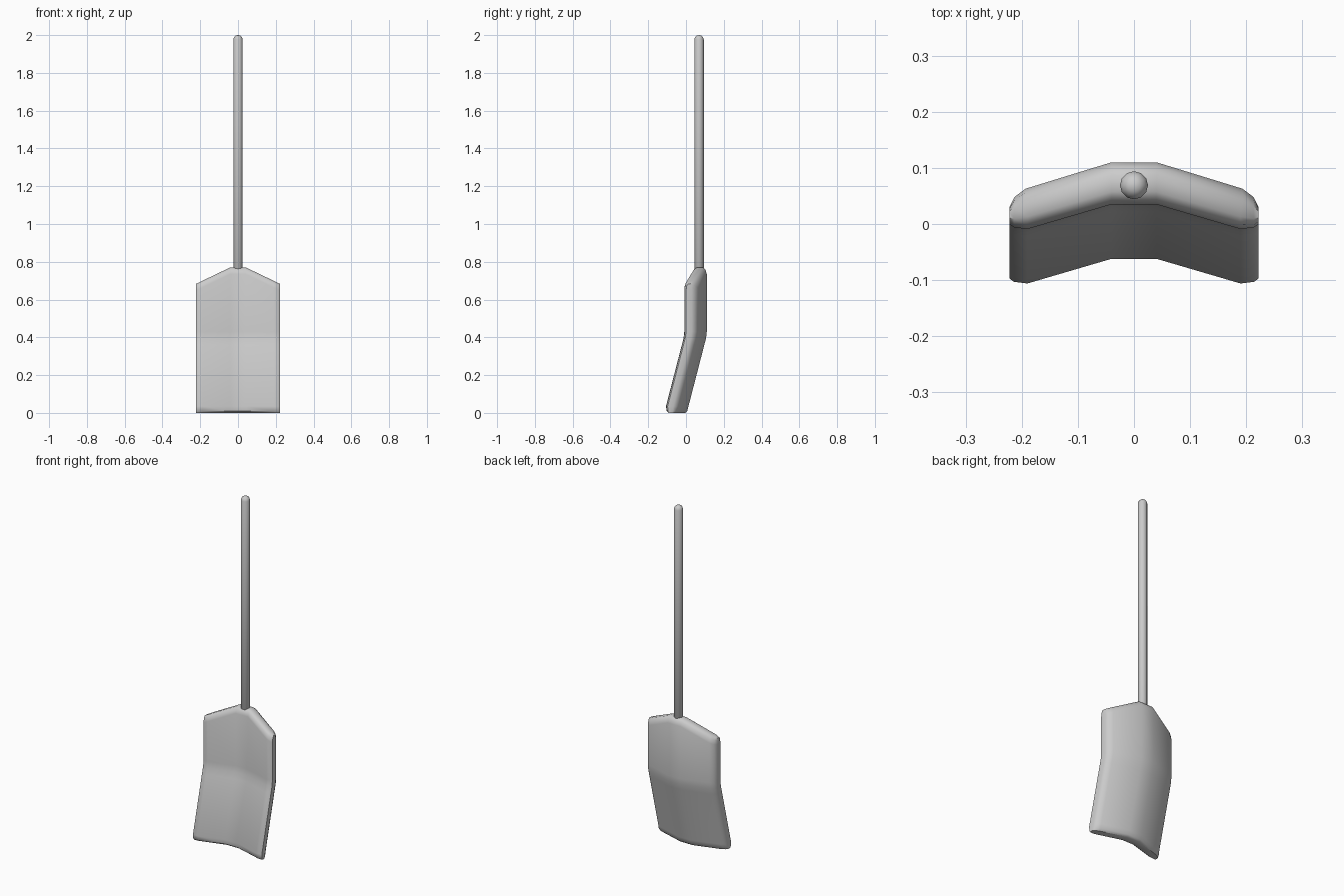
import bpy, bmesh
from math import sin, cos, tau, radians

if "Cube" in bpy.data.objects:
    bpy.data.objects.remove(bpy.data.objects["Cube"])


def finish(name, bm, angle):
    bmesh.ops.recalc_face_normals(bm, faces=bm.faces)
    mesh = bpy.data.meshes.new(name)
    bm.to_mesh(mesh)
    bm.free()
    obj = bpy.data.objects.new(name, mesh)
    bpy.context.collection.objects.link(obj)
    bpy.ops.object.select_all(action='DESELECT')
    obj.select_set(True)
    bpy.context.view_layer.objects.active = obj
    bpy.ops.object.shade_smooth_by_angle(angle=radians(angle))
    return obj


def bridge(bm, rings):
    for a, b in zip(rings, rings[1:]):
        n = len(a)
        for i in range(n):
            j = (i + 1) % n
            bm.faces.new((a[i], a[j], b[j], b[i]))


# Blade: folded cross-section swept up through a bend to a gabled top
back = [(.04, .11), (.193, .063), (.213, .048), (.222, .03)]
front = [(.04, .035), (.19, -.009), (.214, -.006), (.222, 0)]
section = ([(-x, y) for x, y in reversed(back)] + back
           + front[::-1] + [(-x, y) for x, y in front])


def mid(x):
    return .0725 - (abs(x) - .04) * .3


# Each row: height, y shift, thickness factor, whether it follows the gable
rows = [(0, -.098, .55, 0), (.009, -.098, .85, 0), (.035, -.097, 1, 0),
        (.36, -.013, 1, 0), (.395, -.004, 1, 0), (.43, 0, 1, 0),
        (.738, 0, 1, 1), (.762, 0, .8, 1), (.773, 0, .4, 1)]
bm = bmesh.new()
rings = []
for z, shift, k, gable in rows:
    rings.append([bm.verts.new((x, mid(x) + (y - mid(x)) * k + shift,
                                z - gable * .48 * max(0, abs(x) - .035)))
                  for x, y in section])
bridge(bm, rings)
n = len(section)
for ring in (rings[0], rings[-1]):
    for i in range(n // 2 - 1):
        bm.faces.new((ring[i], ring[i + 1], ring[n - 2 - i], ring[n - 1 - i]))
finish("blade", bm, 40)

# Handle: slim round pole with domed ends
bm = bmesh.new()
sides = 12
rings = [[bm.verts.new((r * cos(tau * i / sides), .069 + r * sin(tau * i / sides), z))
          for i in range(sides)]
         for r, z in [(.014, .752), (.025, .766), (.025, 1.978), (.02, 1.991), (.011, 1.998)]]
bridge(bm, rings)
bm.faces.new(rings[0])
tip = bm.verts.new((0, .069, 2))
for i in range(sides):
    bm.faces.new((rings[-1][i], rings[-1][(i + 1) % sides], tip))
finish("handle", bm, 50)
